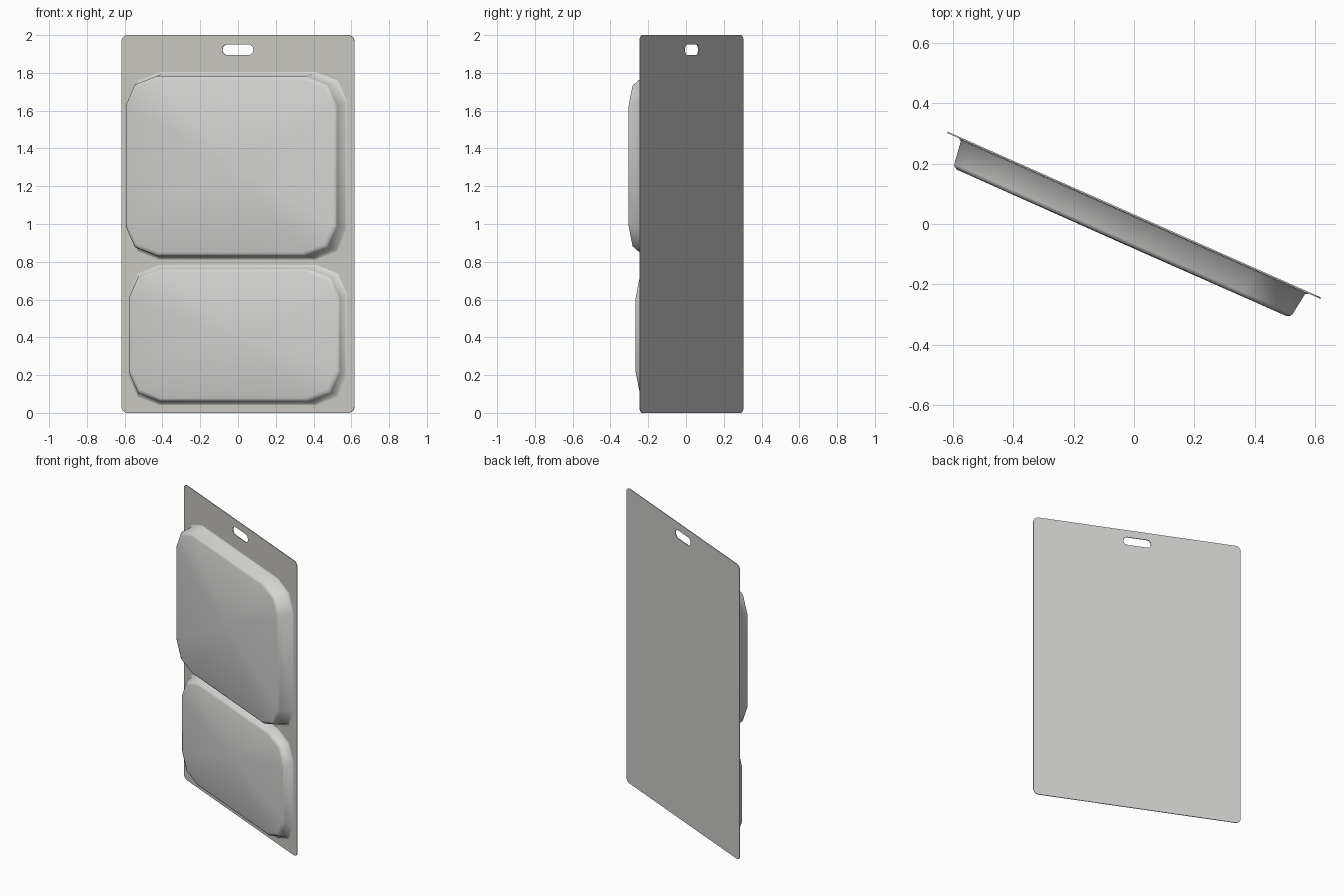
import bpy, bmesh, math
from mathutils import Matrix

if "Cube" in bpy.data.objects:
    bpy.data.objects.remove(bpy.data.objects["Cube"])

ANGLE = math.atan2(-0.548, 1.234)
HALF_W = 0.675
# local frame: x along the card, y up the card, z out of its front
PLACE = (Matrix.Translation((0, 0.029, 0)) @ Matrix.Rotation(ANGLE, 4, 'Z')
         @ Matrix.Rotation(math.pi / 2, 4, 'X'))


def material(name, rgb):
    m = bpy.data.materials.new(name)
    m.diffuse_color = (*rgb, 1)
    m.use_nodes = True
    m.node_tree.nodes["Principled BSDF"].inputs["Base Color"].default_value = m.diffuse_color
    return m


card_front = material("warm grey card face", (0.60, 0.59, 0.54))
card_back = material("grey card back", (0.62, 0.62, 0.61))
plastic = material("pale grey plastic", (0.66, 0.66, 0.65))


def rounded_rect(x0, x1, y0, y1, rx, ry, steps):
    """Counter-clockwise outline with rounded corners."""
    pts = []
    corners = ((x1 - rx, y1 - ry), (x0 + rx, y1 - ry),
               (x0 + rx, y0 + ry), (x1 - rx, y0 + ry))
    for q, (cx, cy) in enumerate(corners):
        for s in range(steps + 1):
            a = math.pi / 2 * (q + s / steps)
            pts.append((cx + rx * math.cos(a), cy + ry * math.sin(a)))
    return pts


def make_card():
    curve = bpy.data.curves.new("card_outline", 'CURVE')
    curve.dimensions = '2D'
    curve.fill_mode = 'BOTH'
    curve.extrude = 0.0025
    # outer edge and hanging slot
    for pts in (rounded_rect(-HALF_W, HALF_W, 0, 2, 0.035, 0.035, 5),
                rounded_rect(-0.09, 0.09, 1.895, 1.95, 0.0274, 0.0274, 6)):
        sp = curve.splines.new('POLY')
        sp.points.add(len(pts) - 1)
        for p, (x, y) in zip(sp.points, pts):
            p.co = (x, y, 0, 1)
        sp.use_cyclic_u = True
    card = bpy.data.objects.new("backing_card", curve)
    bpy.context.collection.objects.link(card)
    bpy.context.view_layer.objects.active = card
    card.select_set(True)
    bpy.ops.object.convert(target='MESH')
    card = bpy.context.object
    mesh = card.data
    mesh.materials.clear()
    mesh.materials.append(card_back)
    mesh.materials.append(card_front)
    bm = bmesh.new()
    bm.from_mesh(mesh)
    bmesh.ops.remove_doubles(bm, verts=bm.verts, dist=1e-5)
    bmesh.ops.recalc_face_normals(bm, faces=bm.faces)
    for f in bm.faces:
        f.smooth = False
        f.material_index = 1 if f.normal.z > 0.5 else 0
    bm.to_mesh(mesh)
    bm.free()
    card.matrix_world = PLACE


def make_blister(name, z0, z1, depth):
    bm = bmesh.new()
    # (inset, height) rings: flared lip, wall, rounded front edge
    profile = ((-0.004, 0.003), (0.006, 0.008), (0.017, depth - 0.014),
               (0.022, depth - 0.005), (0.034, depth))
    rings = []
    for inset, h in profile:
        pts = rounded_rect(-0.629 + inset, 0.629 - inset, z0 + inset,
                           z1 - inset, 0.18, 0.155, 2)
        rings.append([bm.verts.new((x, y, h)) for x, y in pts])
    n = len(rings[0])
    for lo, hi in zip(rings, rings[1:]):
        for i in range(n):
            j = (i + 1) % n
            bm.faces.new((lo[i], lo[j], hi[j], hi[i]))
    # front panel fans out from its centre
    centre = bm.verts.new((0, (z0 + z1) / 2, depth + 0.001))
    for i in range(n):
        bm.faces.new((rings[-1][i], rings[-1][(i + 1) % n], centre))
    for f in bm.faces:
        f.smooth = True
    mesh = bpy.data.meshes.new(name)
    bm.to_mesh(mesh)
    bm.free()
    mesh.materials.append(plastic)
    ob = bpy.data.objects.new(name, mesh)
    bpy.context.collection.objects.link(ob)
    ob.matrix_world = PLACE


make_card()
make_blister("upper_blister", 0.815, 1.80, 0.10)
make_blister("lower_blister", 0.045, 0.78, 0.06)
